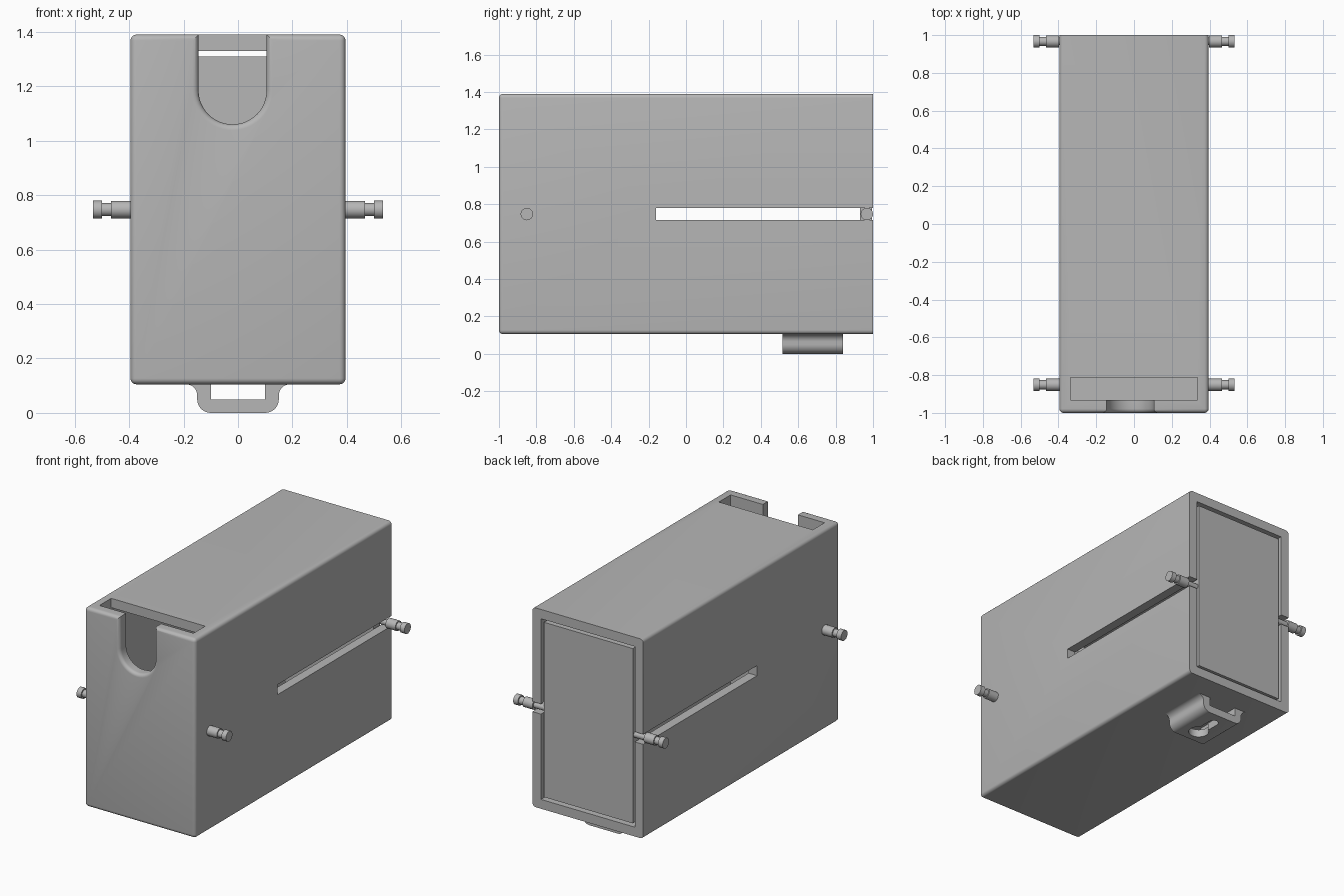
import bpy, bmesh
from math import sin, cos, pi, radians
from mathutils import Matrix

cube = bpy.data.objects.get("Cube")
if cube:
    bpy.data.objects.remove(cube, do_unlink=True)

grey = bpy.data.materials.new("plain grey")
grey.use_nodes = True
grey.diffuse_color = (0.47, 0.47, 0.47, 1)
grey.node_tree.nodes["Principled BSDF"].inputs["Base Color"].default_value = grey.diffuse_color


def finish(bm, name):
    bmesh.ops.recalc_face_normals(bm, faces=bm.faces[:])
    mesh = bpy.data.meshes.new(name)
    bm.to_mesh(mesh)
    bm.free()
    mesh.materials.append(grey)
    obj = bpy.data.objects.new(name, mesh)
    bpy.context.collection.objects.link(obj)
    return obj


def box(name, x, y, z, round_edges=0):
    bm = bmesh.new()
    bmesh.ops.create_cube(bm, size=1)
    for v in bm.verts:
        v.co = [lo + (c + 0.5) * (hi - lo) for c, (lo, hi) in zip(v.co, (x, y, z))]
    if round_edges:
        # the open back rim stays sharp
        edges = [e for e in bm.edges if not all(v.co.y > y[1] - 0.01 for v in e.verts)]
        bmesh.ops.bevel(bm, geom=edges, offset=round_edges, segments=5,
                        profile=0.5, affect='EDGES')
    return finish(bm, name)


def loft(name, rings):
    """Closed solid through rings of equal point count."""
    bm = bmesh.new()
    rows = [[bm.verts.new(p) for p in ring] for ring in rings]
    n = len(rows[0])
    for a, b in zip(rows, rows[1:]):
        for i in range(n):
            j = (i + 1) % n
            bm.faces.new((a[i], a[j], b[j], b[i]))
    bm.faces.new(rows[0])
    bm.faces.new(rows[-1][::-1])
    return finish(bm, name)


def arc(cx, cz, r, start, end, n=8):
    angles = [radians(start + (end - start) * i / n) for i in range(n + 1)]
    return [(cx + r * cos(a), cz + r * sin(a)) for a in angles]


def activate(obj):
    bpy.ops.object.select_all(action='DESELECT')
    obj.select_set(True)
    bpy.context.view_layer.objects.active = obj


def cut(obj, *cutters):
    activate(obj)
    for cutter in cutters:
        mod = obj.modifiers.new("cut", 'BOOLEAN')
        mod.operation, mod.solver, mod.object = 'DIFFERENCE', 'EXACT', cutter
        bpy.ops.object.modifier_apply(modifier=mod.name)
        bpy.data.objects.remove(cutter, do_unlink=True)


def smooth(obj):
    activate(obj)
    bpy.ops.object.shade_smooth_by_angle(angle=radians(30))


# hollow case, open at the back
WALL, TOP, BOTTOM, PIN_Z = 0.395, 1.39, 0.105, 0.747
case = box("case", (-WALL, WALL), (-1, 1), (BOTTOM, TOP), 0.022)
cavity = box("cavity_cutter", (-0.335, 0.335), (-0.933, 1.2), (0.165, 1.33))
top_opening = box("top_opening_cutter", (-0.335, 0.335), (-0.933, -0.813), (1.2, 1.5))
side_slot = box("side_slot_cutter", (-1, 1), (-0.16, 1.2), (0.715, 0.78))


# thumb notch with a rounded front lip
def notch_ring(y, grow):
    r = 0.125 + grow
    profile = arc(-0.02, 1.185, r, 180, 360, 24)
    profile += [(-0.02 + r, 1.5), (-0.02 - r, 1.5)]
    return [(x, y, z) for x, z in profile]


lip = 0.022
rings = [notch_ring(-1.05, lip)]
rings += [notch_ring(-1 + lip * sin(a), lip * (1 - cos(a)))
          for a in (pi / 2 * i / 5 for i in range(6))]
# straight front part, flare, then the plain run into the cavity
rings = [notch_ring(-1.05, lip)] + [
    notch_ring(-1 + lip * (1 - cos(a)), lip * (1 - sin(a)))
    for a in (pi / 2 * i / 5 for i in range(6))] + [notch_ring(-0.88, 0)]
thumb_notch = loft("thumb_notch_cutter", rings)
cut(case, cavity, top_opening, side_slot, thumb_notch)
smooth(case)

# sliding plate inside the back opening
box("pusher_plate", (-0.317, 0.317), (0.93, 0.995), (0.183, 1.31))


# grooved pins, on the case at the front and on the plate at the back
def pin(name, side, y, profile):
    rings = []
    for x, r in profile:
        rings.append([(side * x, y + r * cos(2 * pi * i / 32),
                       PIN_Z + r * sin(2 * pi * i / 32)) for i in range(32)])
    smooth(loft(name, rings))


GROOVED = [(0.467, 0.032), (0.467, 0.024), (0.5, 0.024), (0.5, 0.033), (0.533, 0.033)]
for side, label in ((1, "left"), (-1, "right")):
    pin("front_pin_" + label, side, -0.851, [(0.38, 0.032)] + GROOVED)
    pin("back_pin_" + label, side, 0.967,
        [(0.31, 0.02), (0.397, 0.02), (0.397, 0.032)] + GROOVED)

# mounting bracket under the case
half = [(0.1, BOTTOM + 0.003), (0.19, BOTTOM + 0.003)]
half += arc(0.19, 0.065, 0.04, 90, 180)
half += arc(0.1, 0.05, 0.05, 0, -90)
outline = [(0.1, 0.05)] + half + [(-x, z) for x, z in reversed(half)] + [(-0.1, 0.05)]
bracket = loft("bracket", [[(x, y, z) for x, z in outline] for y in (0.515, 0.84)])

# keyhole through the bracket floor
key_profile = arc(0, 0.615, 0.062, 150, 390, 24)
key_profile = arc(0, 0.615, 0.062, 120, 420, 28) + arc(0, 0.755, 0.031, 0, 180, 12)
keyhole = loft("keyhole_cutter", [[(x, y, z) for x, y in key_profile] for z in (-0.05, 0.08)])
cut(bracket, keyhole)
smooth(bracket)
